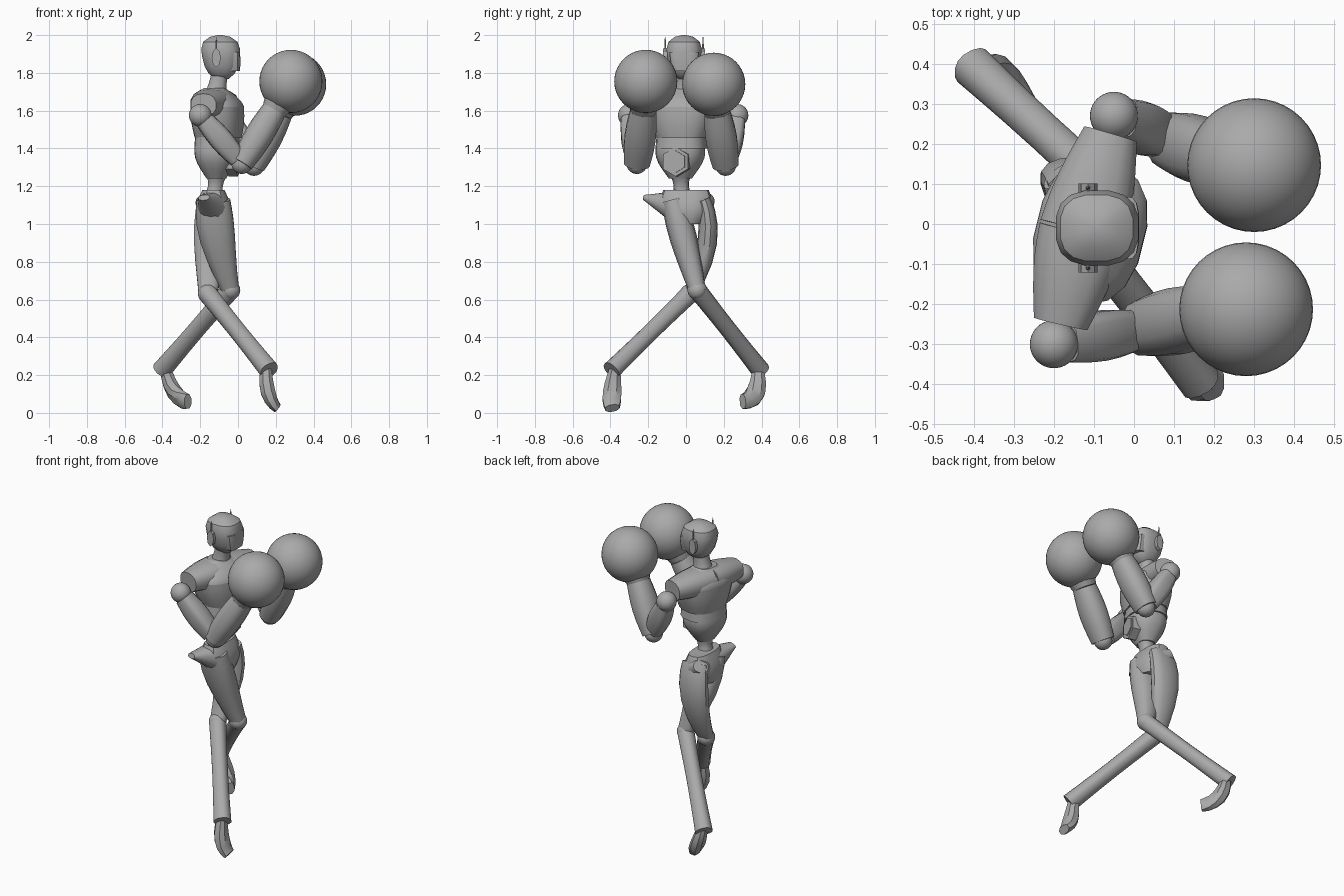
import bpy, math
from mathutils import Vector

cube = bpy.data.objects.get("Cube")
if cube:
    bpy.data.objects.remove(cube, do_unlink=True)

SHADE = 0.4
grey = bpy.data.materials.new("plain_grey")
grey.use_nodes = True
grey.diffuse_color = (SHADE, SHADE, SHADE, 1)
grey.node_tree.nodes["Principled BSDF"].inputs["Base Color"].default_value = grey.diffuse_color

X_AXIS, Y_AXIS = Vector((1, 0, 0)), Vector((0, 1, 0))
CHEST_FRONT = Vector((1, -0.25, 0)).normalized()


def finish(obj, name):
    """Name, colour and shade a part."""
    obj.name = name
    obj.data.materials.append(grey)
    bpy.ops.object.select_all(action='DESELECT')
    obj.select_set(True)
    bpy.context.view_layer.objects.active = obj
    bpy.ops.object.shade_smooth_by_angle(angle=math.radians(35))
    return obj


def rounded_power(value, power):
    return math.copysign(abs(value) ** power, value)


def limb(name, start, end, start_size, end_size, via=None, bulge=0, dome=0,
         hint=X_AXIS, level=False, square=0.85, steps=8, sides=14):
    """Skin a curve from start to end with rings that blend in size, swell by bulge
    and close like a dome. Sizes are (radius along hint, radius across);
    level keeps every ring horizontal."""
    start, end = Vector(start), Vector(end)
    via = Vector(via) if via else (start + end) / 2
    verts, faces = [], []
    for i in range(steps + 1):
        t = (1 - math.cos(math.pi * i / steps)) / 2
        centre = start.lerp(via, t).lerp(via.lerp(end, t), t)
        along = (via - start).lerp(end - via, t).normalized()
        if level:
            along = Vector((0, 0, 1))
        u = (hint - along * hint.dot(along)).normalized()
        v = along.cross(u)
        swell = 1 + bulge * math.sin(math.pi * t)
        if dome:
            swell *= max(0.1, math.sqrt(max(0, 1 - abs(2 * t - 1) ** dome)))
        size = Vector(start_size).lerp(Vector(end_size), t) * swell
        for k in range(sides):
            angle = math.tau * (k + 0.5) / sides
            verts.append(centre + u * size.x * rounded_power(math.cos(angle), square)
                         + v * size.y * rounded_power(math.sin(angle), square))
    for low in range(0, steps * sides, sides):
        for k in range(sides):
            n = (k + 1) % sides
            faces.append((low + k, low + n, low + sides + n, low + sides + k))
    faces.append(tuple(reversed(range(sides))))
    faces.append(tuple(range(steps * sides, len(verts))))
    mesh = bpy.data.meshes.new(name)
    mesh.from_pydata(verts, [], faces)
    obj = bpy.data.objects.new(name, mesh)
    bpy.context.collection.objects.link(obj)
    return finish(obj, name)


def ball(name, centre, radius):
    bpy.ops.mesh.primitive_uv_sphere_add(segments=40, ring_count=20, radius=radius, location=centre)
    return finish(bpy.context.object, name)


def plate(name, centre, radius, depth, axis, sides=6):
    bpy.ops.mesh.primitive_cylinder_add(vertices=sides, radius=radius, depth=depth, location=centre)
    obj = bpy.context.object
    obj.rotation_euler = axis.to_track_quat('Z', 'Y').to_euler()
    return finish(obj, name)


def arm(side, shoulder, elbow, wrist, glove):
    """Sleeve, shoulder ball, upper arm, elbow, forearm, cuff and round glove."""
    shoulder, elbow, wrist, glove = map(Vector, (shoulder, elbow, wrist, glove))
    cap = shoulder.lerp(Vector((-0.1, 0, 1.9)), 0.17)
    limb(side + "_sleeve", (-0.13, -0.02, 1.64), cap, (0.11, 0.08), (0.07, 0.06),
         bulge=0.1, hint=CHEST_FRONT)
    ball(side + "_shoulder", shoulder, 0.06)
    limb(side + "_upper_arm", shoulder.lerp(elbow, 0.1), elbow.lerp(shoulder, 0.1),
         (0.05, 0.05), (0.05, 0.05), bulge=0.25, hint=Y_AXIS, square=0.6)
    ball(side + "_elbow", elbow, 0.055)
    limb(side + "_forearm", elbow, wrist, (0.07, 0.06), (0.07, 0.066), bulge=0.2, hint=Y_AXIS)
    limb(side + "_cuff", wrist, wrist.lerp(glove, 0.6), (0.068, 0.066), (0.1, 0.1), hint=Y_AXIS)
    ball(side + "_glove", glove, 0.167)


def leg(side, hip, bend, knee, ankle, heel, toe, thigh_size, knee_size):
    """Curved thigh, knee ball, straight shin with a cut cuff, and foot."""
    knee, ankle = Vector(knee), Vector(ankle)
    limb(side + "_thigh", hip, knee, thigh_size, knee_size, via=bend, bulge=0.37)
    ball(side + "_knee", knee, 0.052)
    limb(side + "_shin", knee, ankle, (0.05, 0.05), (0.052, 0.05), bulge=-0.1)
    limb(side + "_foot", ankle.lerp(knee, 0.05), toe, (0.03, 0.03), (0.025, 0.04),
         via=heel, bulge=0.5, sides=8)


# Head, with a thin face plate and a neck
HEAD = Vector((-0.095, -0.01, 1.88))
limb("head", (-0.085, HEAD.y, 1.76), (HEAD.x, HEAD.y, 2), (0.08, 0.07), (0.12, 0.11),
     dome=3, level=True, square=0.75, sides=16)
limb("face_plate", (-0.033, HEAD.y, 1.81), (-0.033, HEAD.y, 1.91), (0.044, 0.06), (0.044, 0.08),
     bulge=0.05, level=True, square=0.5)
limb("neck", (-0.12, HEAD.y, 1.69), (HEAD.x, HEAD.y, 1.8), (0.06, 0.06), (0.047, 0.047),
     bulge=-0.1, level=True)

# Ear pods and aerials
for side, sign in (("left", 1), ("right", -1)):
    ear = HEAD + Vector((-0.02, sign * 0.1, 0))
    pod = plate(side + "_ear_pod", ear, 0.05, 0.022, Y_AXIS, sides=8)
    pod.scale.x = 0.48
    limb(side + "_aerial", ear, ear + Vector((0, 0, 0.11)), (0.008, 0.008), (0.002, 0.002), sides=6)

# Torso: belly, waist band, ribcage and collar, all turned the same way
torso = dict(level=True, hint=CHEST_FRONT, square=0.8, sides=16)
limb("belly", (-0.115, -0.03, 1.24), (-0.115, -0.03, 1.4), (0.05, 0.06), (0.112, 0.13),
     bulge=0.2, **torso)
limb("waist_band", (-0.11, -0.025, 1.4), (-0.11, -0.025, 1.46), (0.118, 0.135), (0.114, 0.13), **torso)
limb("ribcage", (-0.105, -0.02, 1.455), (-0.11, -0.02, 1.62), (0.12, 0.135), (0.136, 0.18),
     bulge=0.05, **torso)
limb("collar", (-0.11, -0.02, 1.62), (-0.125, -0.02, 1.72), (0.136, 0.18), (0.055, 0.07),
     bulge=0.15, **torso)
plate("belly_badge_rim", (-0.025, -0.05, 1.33), 0.078, 0.05, CHEST_FRONT)
plate("belly_badge", (-0.015, -0.05, 1.33), 0.058, 0.045, CHEST_FRONT)

# Spine and pelvis with flared hips
limb("spine", (-0.13, -0.02, 1.13), (-0.11, -0.03, 1.27), (0.06, 0.06), (0.06, 0.06),
     bulge=-0.33, level=True)
limb("pelvis", (-0.13, 0, 1), (-0.13, 0, 1.18), (0.085, 0.085), (0.06, 0.12),
     bulge=0.3, level=True, square=0.75)
limb("right_hip_flare", (-0.14, -0.08, 1.1), (-0.18, -0.22, 1.14), (0.08, 0.075), (0.03, 0.015))
limb("left_hip_flare", (-0.15, 0.08, 1.1), (-0.19, 0.12, 1.13), (0.08, 0.07), (0.045, 0.035))

# Raised arms
arm("right", shoulder=(-0.2, -0.3, 1.575), elbow=(0.02, -0.26, 1.32),
    wrist=(0.19, -0.225, 1.6), glove=(0.28, -0.213, 1.755))
arm("left", shoulder=(-0.05, 0.27, 1.575), elbow=(0.085, 0.21, 1.31),
    wrist=(0.225, 0.165, 1.59), glove=(0.3, 0.147, 1.74))

# Crossed legs
leg("right", hip=(-0.13, -0.07, 1.13), bend=(-0.13, -0.02, 0.95), knee=(-0.04, 0.06, 0.65),
    ankle=(-0.405, 0.395, 0.225), heel=(-0.35, 0.4, 0.07), toe=(-0.265, 0.3, 0.06),
    thigh_size=(0.09, 0.06), knee_size=(0.048, 0.045))
leg("left", hip=(-0.13, 0.09, 1.13), bend=(-0.14, 0.17, 0.92), knee=(-0.16, 0.02, 0.63),
    ankle=(0.165, -0.395, 0.225), heel=(0.14, -0.4, 0.08), toe=(0.21, -0.39, 0.025),
    thigh_size=(0.085, 0.04), knee_size=(0.05, 0.036))
